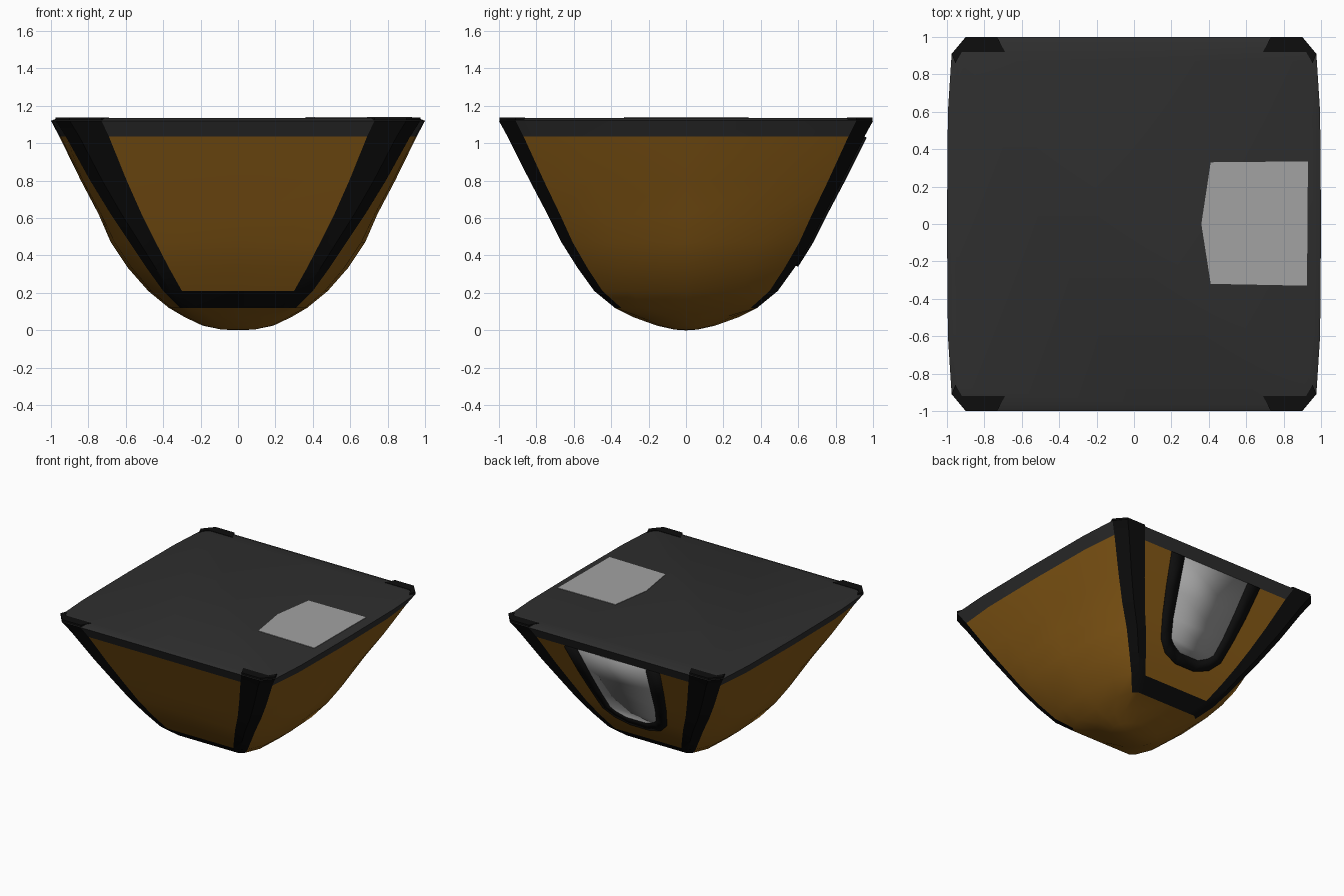
import bpy, bmesh, math
from mathutils import Vector

if "Cube" in bpy.data.objects:
    bpy.data.objects.remove(bpy.data.objects["Cube"])


def material(name, rgb):
    m = bpy.data.materials.new(name)
    m.diffuse_color = (*rgb, 1)
    m.use_nodes = True
    m.node_tree.nodes["Principled BSDF"].inputs["Base Color"].default_value = m.diffuse_color
    return m


BROWN = material("brown", (0.25, 0.105, 0.008))
BLACK = material("black", (0.004, 0.004, 0.004))
DARK = material("dark_grey", (0.028, 0.028, 0.028))
LIGHT = material("light_grey", (0.36, 0.36, 0.36))


def build(name, faces, mat, thick=0.0, smooth=True):
    """Make an object from faces given as point lists, all facing outward."""
    bm = bmesh.new()
    for pts in faces:
        bm.faces.new([bm.verts.new(p) for p in pts])
    bmesh.ops.remove_doubles(bm, verts=bm.verts, dist=1e-4)
    bm.normal_update()
    for f in bm.faces:
        if f.normal.dot(f.calc_center_median() - Vector((0, 0, 0.6))) < 0:
            f.normal_flip()
    me = bpy.data.meshes.new(name)
    bm.to_mesh(me)
    bm.free()
    me.materials.append(mat)
    ob = bpy.data.objects.new(name, me)
    bpy.context.collection.objects.link(ob)
    if thick:
        mod = ob.modifiers.new("thickness", 'SOLIDIFY')
        mod.thickness = thick
        mod.offset = -1
    if smooth:
        bpy.ops.object.select_all(action='DESELECT')
        ob.select_set(True)
        bpy.context.view_layer.objects.active = ob
        bpy.ops.object.shade_smooth_by_angle(angle=math.radians(35))
    return ob


# Hull cross-sections: z, half depth, trim inner x, corner x, half width
ROWS = [
    (1.12, 1.0, 0.73, 0.975, 1.0),
    (1.035, 0.953, 0.69, 0.92, 0.955),
    (0.80, 0.835, 0.595, 0.79, 0.84),
    (0.62, 0.74, 0.515, 0.68, 0.745),
    (0.47, 0.665, 0.44, 0.58, 0.68),
    (0.335, 0.58, 0.37, 0.49, 0.59),
    (0.21, 0.49, 0.30, 0.40, 0.48),
    (0.12, 0.38, 0.22, 0.31, 0.37),
]
# Rounded keel: z, half depth, half width
KEEL = [(0.07, 0.28, 0.285), (0.025, 0.155, 0.19), (0.004, 0.06, 0.09)]


def full_ring(q, z):
    """Mirror a quarter outline into a closed 20-point ring."""
    ring = q + [(x, -y) for x, y in q[-2::-1]]
    ring += [(-x, -y) for x, y in q[1:]] + [(-x, y) for x, y in q[-2:0:-1]]
    return [(x, y, z) for x, y in ring]


rings = []
for z, y, xi, xs, xm in ROWS:
    quarter = [(0, y), (xi, y), (xs - 0.065 * y - 0.01, y), (xs, 0.91 * y),
               (xs + 0.8 * (xm - xs), 0.6 * y), (xm, 0)]
    rings.append(full_ring(quarter, z))
for z, y, xm in KEEL:
    quarter = [(xm * math.sin(math.radians(a)), y * math.cos(math.radians(a)))
               for a in (0, 30, 42, 53, 70, 90)]
    rings.append(full_ring(quarter, z))

# Sort the skin into hull, black trim and top rim
parts = {"hull": [], "corner_trim": [], "rim": []}
for r in range(len(rings) - 1):
    for k in range(20):
        n = (k + 1) % 20
        j = k % 10
        if (j in (1, 2, 7, 8) and r < 7) or (j in (0, 9) and r == 6):
            part = "corner_trim"
        else:
            part = "rim" if r == 0 else "hull"
        parts[part].append([rings[r][k], rings[r][n], rings[r + 1][n], rings[r + 1][k]])
for k in range(20):
    parts["hull"].append([rings[-1][k], rings[-1][(k + 1) % 20], (0, 0, 0)])
for name, mat in (("hull", BROWN), ("corner_trim", BLACK), ("rim", DARK)):
    build(name, parts[name], mat)

# Lid with a sloped edge
edge = rings[0]
inner = [(x * 0.96, y * 0.96, 1.135) for x, y, z in edge]
lid = [[edge[k], edge[(k + 1) % 20], inner[(k + 1) % 20], inner[k]] for k in range(20)]
build("lid", lid + [inner], DARK)

# Black corner tabs on the lid
TAB = [(0.73, 0.996), (0.9, 0.996), (0.975, 0.91), (0.955, 0.86), (0.92, 0.92), (0.69, 0.92)]
tabs = [[(sx * x, sy * y, 1.138) for x, y in TAB] for sx in (1, -1) for sy in (1, -1)]
build("lid_corner_tabs", tabs, BLACK, 0.015, False)

# Pale panel on the lid
panel = [(0.36, 0), (0.41, 0.33), (0.93, 0.335), (0.925, -0.33), (0.41, -0.32)]
build("lid_panel", [[(x, y, 1.139) for x, y in panel]], LIGHT, 0.004, False)


def on_back(x, z, lift):
    """Point on the flat back face at height z."""
    for a, b in zip(ROWS, ROWS[1:]):
        if b[0] <= z <= a[0]:
            t = (a[0] - z) / (a[0] - b[0])
            return (x, a[1] + t * (b[1] - a[1]) + lift, z - lift * 0.5)


# Back window and its U-shaped frame
GLASS = [(0.31, 1.035), (0.275, 0.8), (0.245, 0.62), (0.21, 0.49), (0.17, 0.455), (0.09, 0.42)]
FRAME = [(0.43, 1.035), (0.385, 0.8), (0.34, 0.62), (0.29, 0.46), (0.21, 0.385), (0.09, 0.345)]
glass, frame = [], []
for a, b in zip(GLASS, GLASS[1:]):
    glass.append([on_back(x, z, 0.008) for x, z in
                  (a, b, (-b[0], b[1]), (-a[0], a[1]))])
for s in (1, -1):
    for i in range(len(GLASS) - 1):
        loop = (GLASS[i], GLASS[i + 1], FRAME[i + 1], FRAME[i])
        frame.append([on_back(s * x, z, 0.012) for x, z in loop])
frame.append([on_back(x, z, 0.012) for x, z in
              (GLASS[-1], FRAME[-1], (-0.09, 0.345), (-0.09, 0.42))])
build("back_window", glass, LIGHT, 0.012)
build("back_window_frame", frame, BLACK, 0.02)
